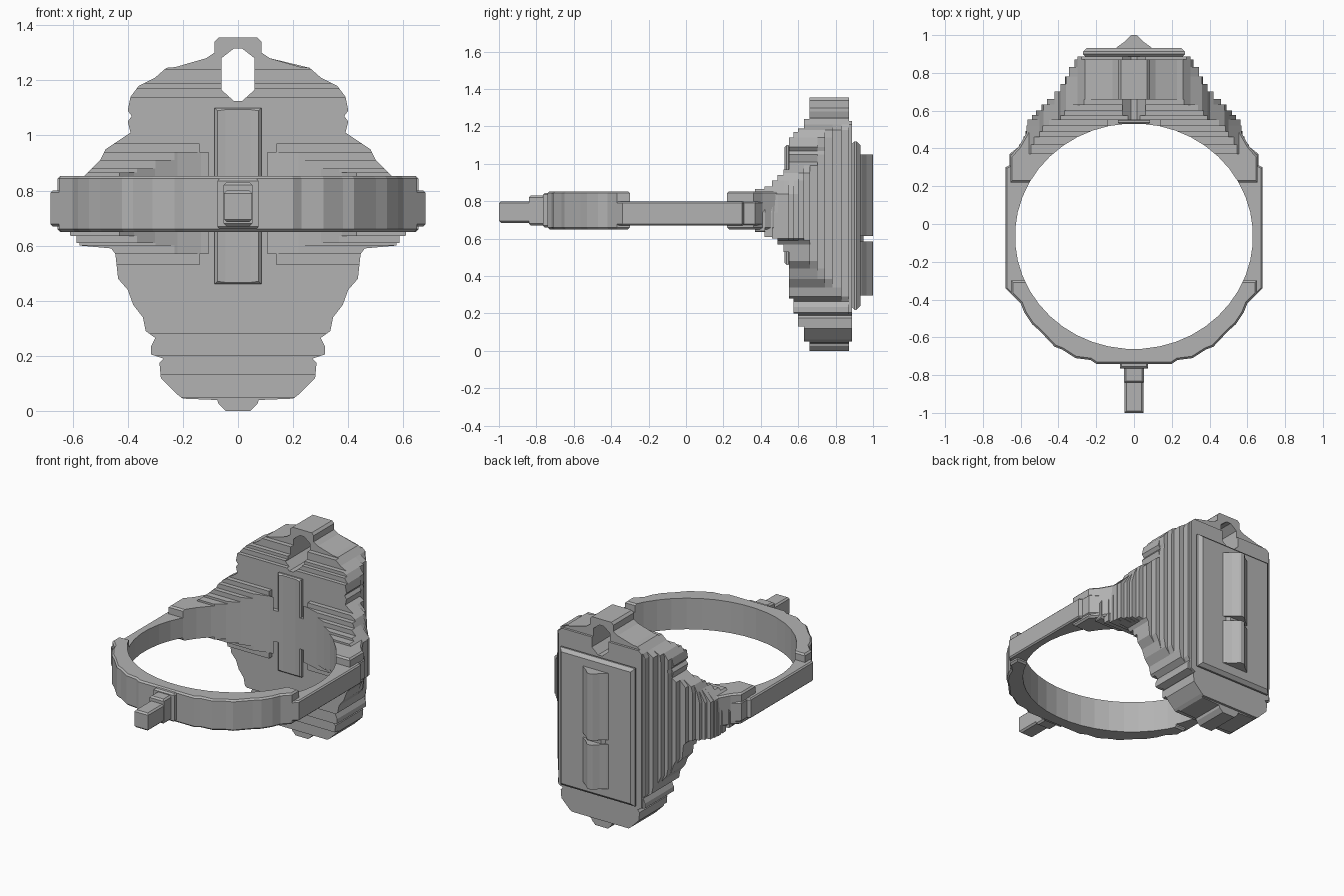
import bpy, bmesh, math
from mathutils import Vector

if "Cube" in bpy.data.objects:
    bpy.data.objects.remove(bpy.data.objects["Cube"])

grey = bpy.data.materials.new("grey_metal")
grey.diffuse_color = (0.45, 0.45, 0.45, 1)
grey.use_nodes = True
grey.node_tree.nodes["Principled BSDF"].inputs["Base Color"].default_value = grey.diffuse_color


def prism(bm, pts, a, b, axis, bevel=0.0):
    """Extrude a 2D outline from a to b along y (outline in xz) or z (outline in xy)."""
    def place(p, t):
        return (p[0], t, p[1]) if axis == 'y' else (p[0], p[1], t)
    low = [bm.verts.new(place(p, a)) for p in pts]
    high = [bm.verts.new(place(p, b)) for p in pts]
    caps = [bm.faces.new(low), bm.faces.new(high)]
    n = len(pts)
    faces = caps + [bm.faces.new((low[i], low[(i + 1) % n], high[(i + 1) % n], high[i]))
                    for i in range(n)]
    bmesh.ops.recalc_face_normals(bm, faces=faces)
    if bevel:
        edges = list({e for f in caps for e in f.edges})
        bmesh.ops.bevel(bm, geom=edges, offset=bevel, segments=1, affect='EDGES',
                        clamp_overlap=True)


def mirrored(half):
    """Complete a right-hand half outline with its left-hand mirror."""
    return half + [(-x, y) for x, y in reversed(half) if x > 1e-5]


def rect(x0, x1, y0, y1):
    return [(x0, y0), (x1, y0), (x1, y1), (x0, y1)]


def finish(name, bm, cutters=()):
    me = bpy.data.meshes.new(name)
    bm.to_mesh(me)
    bm.free()
    ob = bpy.data.objects.new(name, me)
    bpy.context.collection.objects.link(ob)
    me.materials.append(grey)
    for c in cutters:
        m = ob.modifiers.new("cut", 'BOOLEAN')
        m.operation, m.solver, m.object = 'DIFFERENCE', 'EXACT', c
        m.use_self = True
    return ob


# Cutters: finger bore and the hexagonal eyelet through the head
bm = bmesh.new()
prism(bm, [(0.63 * math.cos(t), -0.065 + 0.597 * math.sin(t))
           for t in (math.tau * (i + 0.5) / 44 for i in range(44))], -0.3, 1.7, 'z')
bore = finish("bore_cutter", bm)
bm = bmesh.new()
prism(bm, mirrored([(0.015, 1.125), (0.06, 1.165), (0.06, 1.28), (0.015, 1.315)]),
      0.3, 1.2, 'y')
eyelet = finish("eyelet_cutter", bm)
for c in (bore, eyelet):
    c.hide_render = True
    c.display_type = 'WIRE'

# Band: slim hoop, taller front collar and taller rear shoulders
front = [(0.2, -0.74), (0.23, -0.72), (0.31, -0.71), (0.38, -0.665), (0.42, -0.65),
         (0.50, -0.565), (0.54, -0.53), (0.58, -0.47), (0.60, -0.42), (0.65, -0.37)]
side = [(0.68, -0.34), (0.68, 0.30), (0.66, 0.31), (0.66, 0.37), (0.61, 0.41),
        (0.57, 0.48), (0.53, 0.56)]
bm = bmesh.new()
prism(bm, mirrored(front + side), 0.67, 0.80, 'z', 0.008)
finish("band_hoop", bm, [bore])
bm = bmesh.new()
prism(bm, mirrored(front + [(0.65, -0.30)]), 0.65, 0.853, 'z', 0.01)
finish("band_front_collar", bm, [bore])
bm = bmesh.new()
prism(bm, mirrored([(0.655, 0.22), (0.655, 0.36), (0.61, 0.41), (0.57, 0.48), (0.53, 0.56)]),
      0.65, 0.853, 'z', 0.01)
finish("band_rear_shoulders", bm, [bore])

# Front tab with its stepped root
bm = bmesh.new()
prism(bm, rect(-0.05, 0.05, -1.0, -0.72), 0.685, 0.80, 'z', 0.01)
prism(bm, rect(-0.052, 0.052, -0.84, -0.72), 0.67, 0.83, 'z', 0.01)
prism(bm, rect(-0.075, 0.075, -0.765, -0.72), 0.66, 0.845, 'z', 0.01)
finish("front_tab", bm)

# Head silhouette: half widths from bottom to top
S = [(0.045, 0.0), (0.07, 0.025), (0.075, 0.04), (0.20, 0.045), (0.22, 0.06), (0.28, 0.12),
     (0.285, 0.175), (0.27, 0.19), (0.315, 0.205), (0.315, 0.235), (0.30, 0.265),
     (0.335, 0.29), (0.345, 0.34), (0.38, 0.385), (0.40, 0.44), (0.435, 0.48),
     (0.445, 0.57), (0.46, 0.59), (0.58, 0.60), (0.61, 0.64), (0.63, 0.74),
     (0.57, 0.84), (0.50, 0.91), (0.48, 0.95), (0.42, 0.99), (0.39, 1.01), (0.40, 1.05),
     (0.385, 1.07), (0.40, 1.09), (0.39, 1.14), (0.36, 1.18), (0.30, 1.21), (0.26, 1.245),
     (0.20, 1.25), (0.17, 1.23), (0.12, 1.235), (0.115, 1.28), (0.085, 1.30), (0.085, 1.34),
     (0.07, 1.355)]


def width(z):
    for (x0, z0), (x1, z1) in zip(S, S[1:]):
        if z0 <= z <= z1:
            return x0 + (x1 - x0) * (z - z0) / (z1 - z0)
    return S[0][0] if z < S[0][1] else S[-1][0]


def slice_outline(zl, zh, limit):
    """Head outline between two heights, no wider than the limit."""
    zs = [zl] + [z for _, z in S if zl + 0.004 < z < zh - 0.004] + [zh]
    return mirrored([(min(width(z), limit), z) for z in zs])


# Head: stepped layers from the shoulders (front) to the back
layers = [  # y front, y back, z low, z high, widest half width
    (0.37, 0.42, 0.635, 0.865, 0.61), (0.42, 0.46, 0.61, 0.88, 0.585),
    (0.46, 0.49, 0.60, 0.91, 0.575), (0.49, 0.52, 0.57, 0.94, 0.57),
    (0.52, 0.55, 0.53, 0.97, 0.565), (0.55, 0.575, 0.28, 1.14, 0.54),
    (0.575, 0.60, 0.20, 1.17, 0.52), (0.60, 0.63, 0.13, 1.19, 0.49),
    (0.63, 0.66, 0.05, 1.24, 0.46), (0.66, 0.70, 0.0, 1.355, 0.42),
    (0.70, 0.74, 0.0, 1.355, 0.39), (0.74, 0.78, 0.0, 1.355, 0.365),
    (0.78, 0.83, 0.0, 1.355, 0.345), (0.83, 0.87, 0.0, 1.355, 0.315),
    (0.87, 0.885, 0.05, 1.23, 0.30)]
for i, (ya, yb, zl, zh, lim) in enumerate(layers):
    bm = bmesh.new()
    outline = slice_outline(zl, zh, lim)
    if 0.51 < ya < 0.53:
        # raised panels beside the centre strip
        right = [(x, z) for x, z in outline if x > 0]
        for s in (1, -1):
            prism(bm, [(s * 0.14, zl)] + [(s * x, z) for x, z in right] + [(s * 0.14, zh)],
                  ya, yb + 0.002, 'y')
    else:
        prism(bm, outline, ya, yb + 0.002, 'y')
    cuts = ([bore] if ya < 0.58 else []) + ([eyelet] if zh > 1.12 else [])
    finish("head_step_%02d" % (i + 1), bm, cuts)

# Raised centre strip on the inner face
bm = bmesh.new()
prism(bm, rect(-0.085, 0.085, 0.46, 1.10), 0.525, 0.56, 'y', 0.012)
finish("inner_centre_strip", bm, [bore])

# Back plate and split ridge
bm = bmesh.new()
prism(bm, rect(-0.27, 0.27, 0.22, 1.12), 0.88, 0.932, 'y', 0.02)
finish("back_plate", bm, [eyelet])
bm = bmesh.new()
ridge = mirrored([(0.10, 0.925), (0.085, 0.94), (0.05, 0.965), (0.02, 0.995), (0.012, 1.0)])
for z0, z1 in ((0.295, 0.585), (0.615, 1.05)):
    prism(bm, ridge, z0, z1, 'z')
prism(bm, mirrored([(0.08, 0.925), (0.05, 0.95)]), 0.58, 0.62, 'z')
finish("back_ridge", bm)
